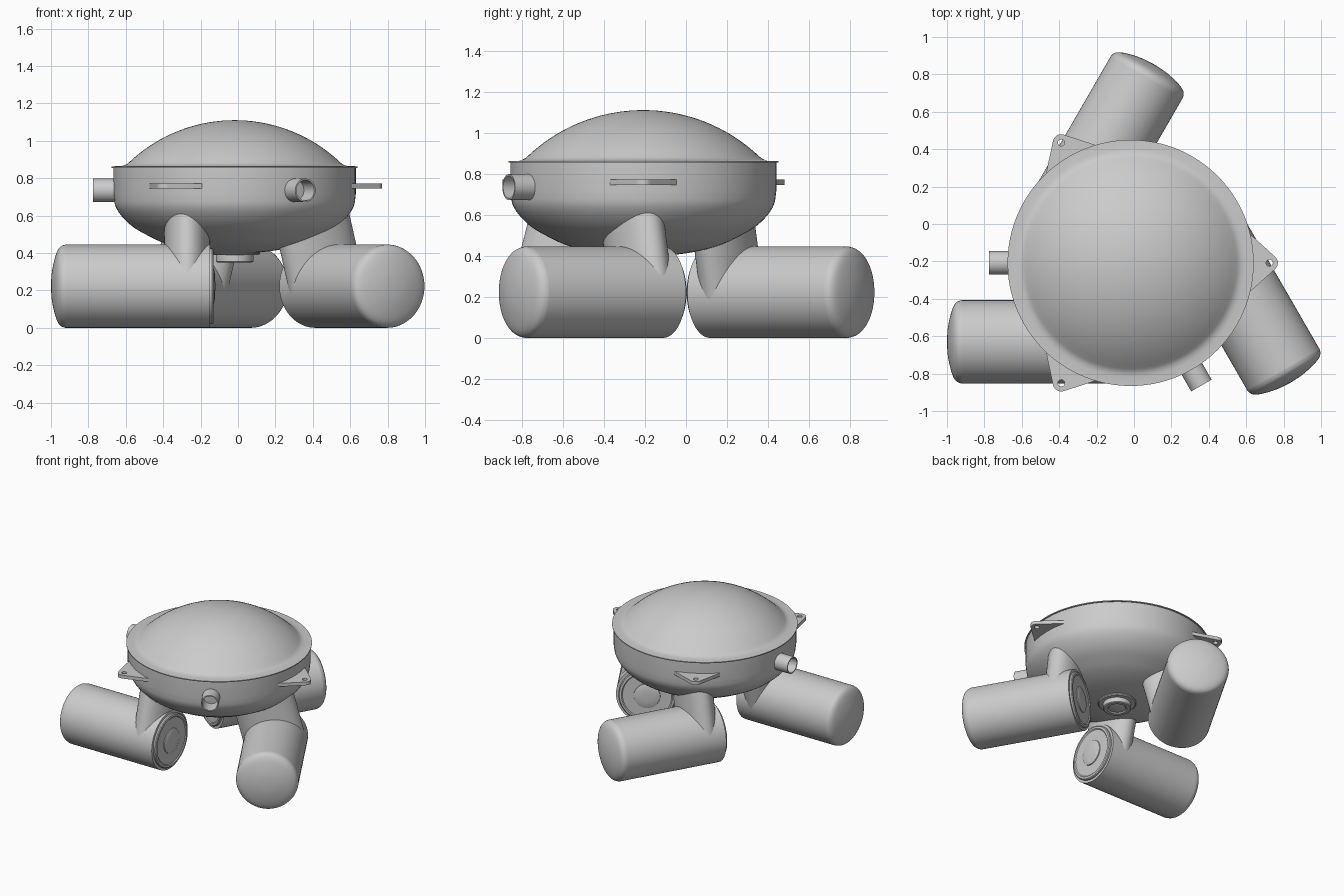
import bpy, bmesh
from math import sin, cos, pi, radians, sqrt
from mathutils import Matrix, Vector

if "Cube" in bpy.data.objects:
    bpy.data.objects.remove(bpy.data.objects["Cube"])

CENTRE = Matrix.Translation((-0.018, -0.208, 0))
R = Matrix.Rotation
T = lambda x, y, z: Matrix.Translation((x, y, z))


def finish(name, bm, matrix, angle=30):
    bm.transform(matrix)
    bmesh.ops.recalc_face_normals(bm, faces=bm.faces)
    mesh = bpy.data.meshes.new(name)
    bm.to_mesh(mesh)
    bm.free()
    ob = bpy.data.objects.new(name, mesh)
    bpy.context.collection.objects.link(ob)
    bpy.ops.object.select_all(action='DESELECT')
    ob.select_set(True)
    bpy.context.view_layer.objects.active = ob
    bpy.ops.object.shade_smooth_by_angle(angle=radians(angle))
    return ob


def lathe(name, profile, matrix, seg=64):
    """Revolve (radius, height) points around local z."""
    bm = bmesh.new()
    rings = []
    for r, h in profile:
        n = 1 if r < 1e-6 else seg
        rings.append([bm.verts.new((r * cos(2 * pi * i / seg), r * sin(2 * pi * i / seg), h))
                      for i in range(n)])
    for a, b in zip(rings, rings[1:]):
        for i in range(seg):
            j = (i + 1) % seg
            if len(a) == 1 and len(b) == 1:
                continue
            if len(a) == 1:
                bm.faces.new((a[0], b[i], b[j]))
            elif len(b) == 1:
                bm.faces.new((a[i], a[j], b[0]))
            else:
                bm.faces.new((a[i], a[j], b[j], b[i]))
    return finish(name, bm, matrix)


def smooth(points, steps=4):
    """Catmull-Rom curve through profile points."""
    p = [Vector(q) for q in points]
    p = [2 * p[0] - p[1]] + p + [2 * p[-1] - p[-2]]
    out = []
    for a, b, c, d in zip(p, p[1:], p[2:], p[3:]):
        for k in range(steps):
            t = k / steps
            q = 0.5 * (2 * b + (c - a) * t + (2 * a - 5 * b + 4 * c - d) * t * t
                       + (3 * b - a - 3 * c + d) * t ** 3)
            out.append((max(q.x, 0), q.y))
    return out + [tuple(points[-1])]


# Bowl-shaped hull
bowl = smooth([(0, .398), (.1, .401), (.2, .411), (.3, .43), (.39, .458), (.46, .491),
               (.54, .537), (.60, .592), (.637, .65), (.648, .715)])
lathe("hull_bowl", bowl + [(.648, .857)], CENTRE, 96)

# Thin rim flange
lathe("rim_flange", [(.60, .855), (.658, .855), (.658, .862), (.60, .862), (.60, .855)], CENTRE, 96)

# Domed lid with a flared edge
cap = [(.82 * sin(a), .29 + .82 * cos(a)) for a in [radians(43.5) * i / 18 for i in range(19)]]
lathe("domed_lid", cap + [(.575, .876), (.59, .868), (.61, .8645), (.655, .8635)], CENTRE, 96)

# Drain fitting under the hull
lathe("bottom_fitting", [(.135, .42), (.135, .396), (.128, .39), (.1, .39), (.1, .355), (.093, .35),
                         (.07, .35), (.06, .358), (.04, .353), (0, .35)], CENTRE)

# Three thrusters, each with elbow neck and end plates
body = [(0, -.132), (.2225, -.132), (.2225, -.90)] + smooth(
    [(.2225, -.905), (.214, -.928), (.19, -.947), (.14, -.964), (.07, -.978), (0, -.982)], 3)
plate = [(.203, -.134), (.203, -.120), (.197, -.114), (.182, -.112), (.175, -.118), (0, -.118)]
boss = [(.095, -.120), (.093, -.112), (.08, -.107), (.04, -.104), (0, -.103)]
for k in range(3):
    frame = CENTRE @ R(-2 * pi / 3 * k, 4, 'Z') @ T(0, -.422, .2225)
    along = frame @ R(pi / 2, 4, 'Y')
    lathe(f"thruster_body_{k+1}", body, along)
    lathe(f"thruster_end_plate_{k+1}", plate, along)
    lathe(f"thruster_end_boss_{k+1}", boss, along, 40)
    neck = frame @ T(-.2545, 0, 0) @ R(radians(-14.5), 4, 'X') @ Matrix.Diagonal((.1222, .2215, 1, 1))
    lathe(f"thruster_neck_{k+1}", [(0, 0), (1, 0), (1, .42), (0, .42)], neck)

# Two open pipe stubs on the hull side
for k, a in enumerate((180, -60)):
    m = CENTRE @ R(radians(a), 4, 'Z') @ T(0, 0, .735) @ R(pi / 2, 4, 'Y')
    lathe(f"pipe_stub_{k+1}", [(.063, .60), (.063, .757), (.055, .757), (.055, .60)], m, 32)

# Three lifting lugs: tapered plate with rounded tip and hole
def lug(name, matrix, n=48):
    hx, hr, tip = .742, .018, .045
    outline = [(.60, -.185), (.635, -.165), (.66, -.135)]
    for i in range(9):
        a = radians(-48 + 12 * i)
        outline.append((hx + tip * cos(a), tip * sin(a)))
    outline += [(.66, .135), (.635, .165), (.60, .185)]
    z0, z1 = .745, .771

    def hit(a):
        # ray from hole centre to the outline
        d = Vector((cos(a), sin(a)))
        best = 0
        for p, q in zip(outline, outline[1:] + outline[:1]):
            p, e = Vector(p) - Vector((hx, 0)), Vector(q) - Vector(p)
            det = d.x * -e.y + e.x * d.y
            if abs(det) < 1e-9:
                continue
            t = (p.x * -e.y + e.x * p.y) / det
            s = (d.x * p.y - d.y * p.x) / det
            if t > 0 and -1e-6 <= s <= 1 + 1e-6:
                best = max(best, t)
        return best

    bm = bmesh.new()
    loops = []
    for inner, z in ((True, z0), (False, z0), (False, z1), (True, z1)):
        ring = []
        for i in range(n):
            a = 2 * pi * i / n
            r = hr if inner else hit(a)
            ring.append(bm.verts.new((hx + r * cos(a), r * sin(a), z)))
        loops.append(ring)
    for a, b in zip(loops, loops[1:] + loops[:1]):
        for i in range(n):
            j = (i + 1) % n
            bm.faces.new((a[i], a[j], b[j], b[i]))
    finish(name, bm, matrix)


for k in range(3):
    lug(f"lifting_lug_{k+1}", CENTRE @ R(2 * pi / 3 * k, 4, 'Z'))
